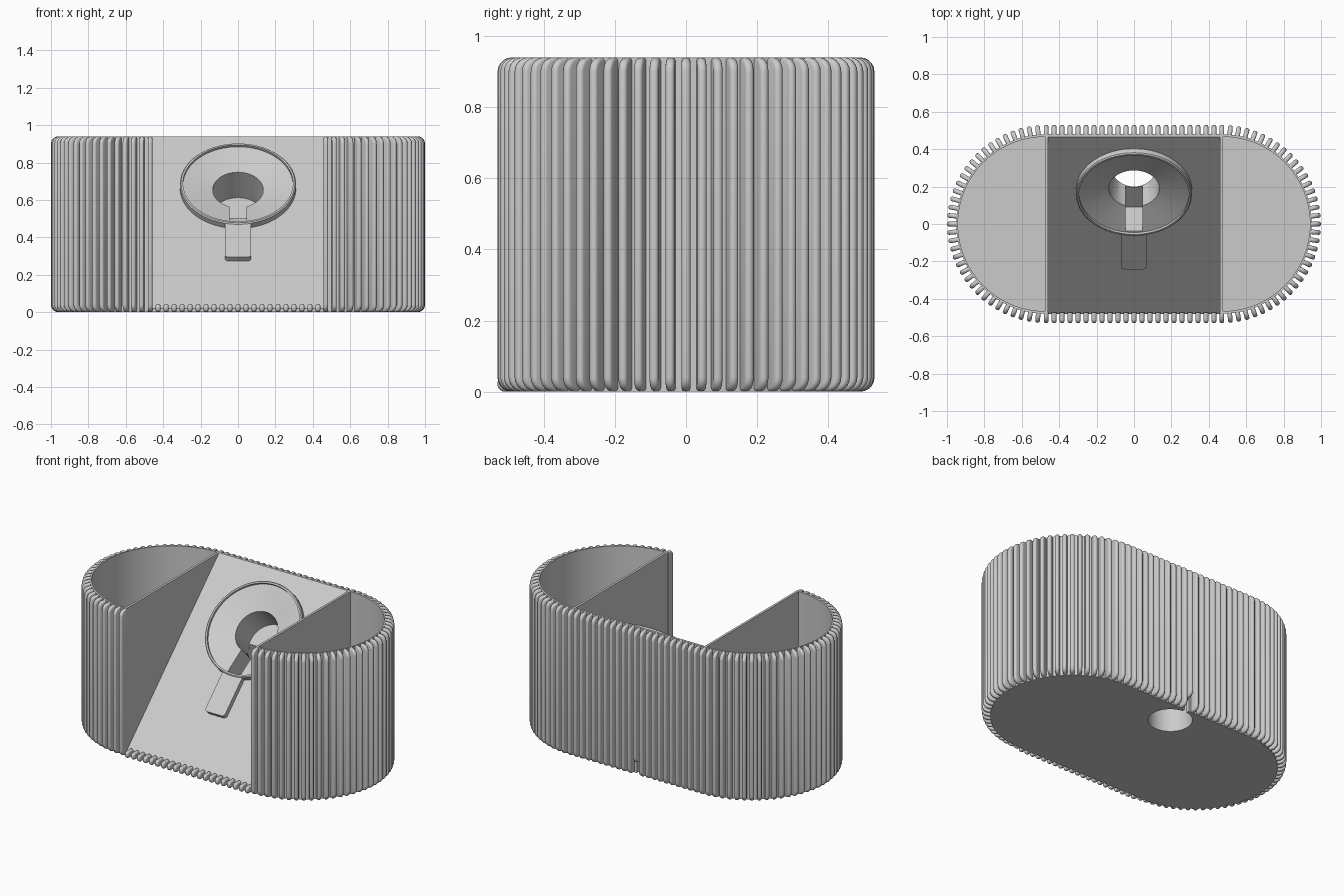
import bpy, bmesh
from math import pi, sin, cos, atan2
from mathutils import Matrix, Vector

if "Cube" in bpy.data.objects:
    bpy.data.objects.remove(bpy.data.objects["Cube"])

H, HALF, R, RIB = 0.94, 0.47, 0.48, 0.53   # height, half straight run, wall radius, rib radius


def finish(name, bm, matrix=Matrix()):
    bmesh.ops.recalc_face_normals(bm, faces=bm.faces[:])
    bm.transform(matrix)
    me = bpy.data.meshes.new(name)
    bm.to_mesh(me)
    bm.free()
    ob = bpy.data.objects.new(name, me)
    bpy.context.collection.objects.link(ob)
    return ob


def loft(bm, rings):
    loops = [[bm.verts.new(p) for p in ring] for ring in rings]
    for a, b in zip(loops, loops[1:]):
        for i in range(len(a)):
            j = (i + 1) % len(a)
            bm.faces.new((a[i], a[j], b[j], b[i]))
    bm.faces.new(loops[0])
    bm.faces.new(loops[-1])


def prism(name, pts, z0, z1, matrix=Matrix()):
    bm = bmesh.new()
    loft(bm, [[(x, y, z) for x, y in pts] for z in (z0, z1)])
    return finish(name, bm, matrix)


def lathe(name, profile, matrix=Matrix(), n=72):
    bm = bmesh.new()
    loft(bm, [[(r * cos(2 * pi * i / n), r * sin(2 * pi * i / n), z) for i in range(n)]
              for r, z in profile])
    return finish(name, bm, matrix)


def arc(cx, cy, r, a0, a1, n):
    return [(cx + r * cos(a0 + (a1 - a0) * i / n), cy + r * sin(a0 + (a1 - a0) * i / n))
            for i in range(n + 1)]


def box(x0, x1, y0, y1):
    return [(x0, y0), (x1, y0), (x1, y1), (x0, y1)]


def combine(target, other, op):
    mod = target.modifiers.new(op, 'BOOLEAN')
    mod.operation, mod.solver, mod.object = op, 'EXACT', other
    bpy.context.view_layer.objects.active = target
    bpy.ops.object.modifier_apply(modifier=mod.name)
    bpy.data.objects.remove(other)


# Stadium body
body = prism("body", arc(HALF, 0, R, -pi / 2, pi / 2, 48)
             + arc(-HALF, 0, R, pi / 2, 3 * pi / 2, 48), 0, H)

# Two D-shaped side pockets
for s in (1, -1):
    d = [(s * x, y) for x, y in arc(0.475, 0, 0.466, -pi / 2, pi / 2, 48)]
    combine(body, prism("pocket_cutter", d, 0.03, 1.2), 'DIFFERENCE')

# Sloped middle section
side = Matrix(((0, 0, 1, 0), (1, 0, 0, 0), (0, 1, 0, 0), (0, 0, 0, 1)))
slope = [(-0.7, 0.02), (-0.48, 0.02), (0.467, 0.942), (0.467, 1.2), (-0.7, 1.2)]
combine(body, prism("slope_cutter", slope, -0.46, 0.46, side), 'DIFFERENCE')

# Raised round seat and cable tab on the slope
tilt = Matrix.Translation((0, 0.155, 0.69)) @ Matrix.Rotation(atan2(0.922, 0.947), 4, 'X')
tab = (arc(-0.05, -0.54, 0.02, pi, 1.5 * pi, 5) + arc(0.05, -0.54, 0.02, 1.5 * pi, 2 * pi, 5)
       + [(0.07, -0.2), (-0.07, -0.2)])
combine(body, prism("cable_tab", tab, -0.08, -0.006, tilt), 'UNION')
combine(body, lathe("seat_ring", [(0.31, -0.09), (0.31, -0.006), (0.304, 0)], tilt), 'UNION')

# Dish with its hole, cable slot, floor hole and back notch
dish = [(0.294, 0.05), (0.294, -0.015), (0.135, -0.05), (0.135, -0.24)]
combine(body, lathe("dish_cutter", dish, tilt), 'DIFFERENCE')
combine(body, prism("slot_cutter", box(-0.045, 0.045, -0.285, 0.02), -0.2, -0.012, tilt), 'DIFFERENCE')
combine(body, lathe("floor_hole_cutter", [(0.13, -0.1), (0.13, 0.5)],
                    Matrix.Translation((0, 0.33, 0))), 'DIFFERENCE')
combine(body, prism("notch_cutter", box(-0.015, 0.015, 0.4, 0.7), -0.1, 0.08), 'DIFFERENCE')

# Rounded vertical ribs all round
ribs = bmesh.new()


def add_rib(cx, angle, z0=0.0, z1=H, w=0.0125):
    n, t = Vector((cos(angle), sin(angle), 0)), Vector((-sin(angle), cos(angle), 0))
    c = min(0.04, (z1 - z0) * 0.45)
    rings = []
    for k in range(7):
        a = pi * k / 6
        off, d = -w * cos(a), 0.01 * (1 - sin(a))
        prof = ([(R - 0.006, z0 + d)] + arc(RIB - c, z0 + c, c - d, -pi / 2, 0, 5)
                + arc(RIB - c, z1 - c, c - d, 0, pi / 2, 5) + [(R - 0.006, z1 - d)])
        rings.append([Vector((cx, 0, z)) + n * r + t * off for r, z in prof])
    loft(ribs, rings)


for i in range(37):
    a = -pi / 2 + pi * i / 36
    add_rib(HALF, a)
    add_rib(-HALF, pi - a)
for i in range(1, 22):
    x = -HALF + 2 * HALF * i / 22
    add_rib(x, pi / 2, 0.08 if i == 11 else 0.0)
    add_rib(x, -pi / 2, 0.0, 0.045)
rib_ob = finish("ribs", ribs)

for ob in (body, rib_ob):
    bpy.ops.object.select_all(action='DESELECT')
    ob.select_set(True)
    bpy.context.view_layer.objects.active = ob
    bpy.ops.object.shade_smooth_by_angle(angle=0.6)
